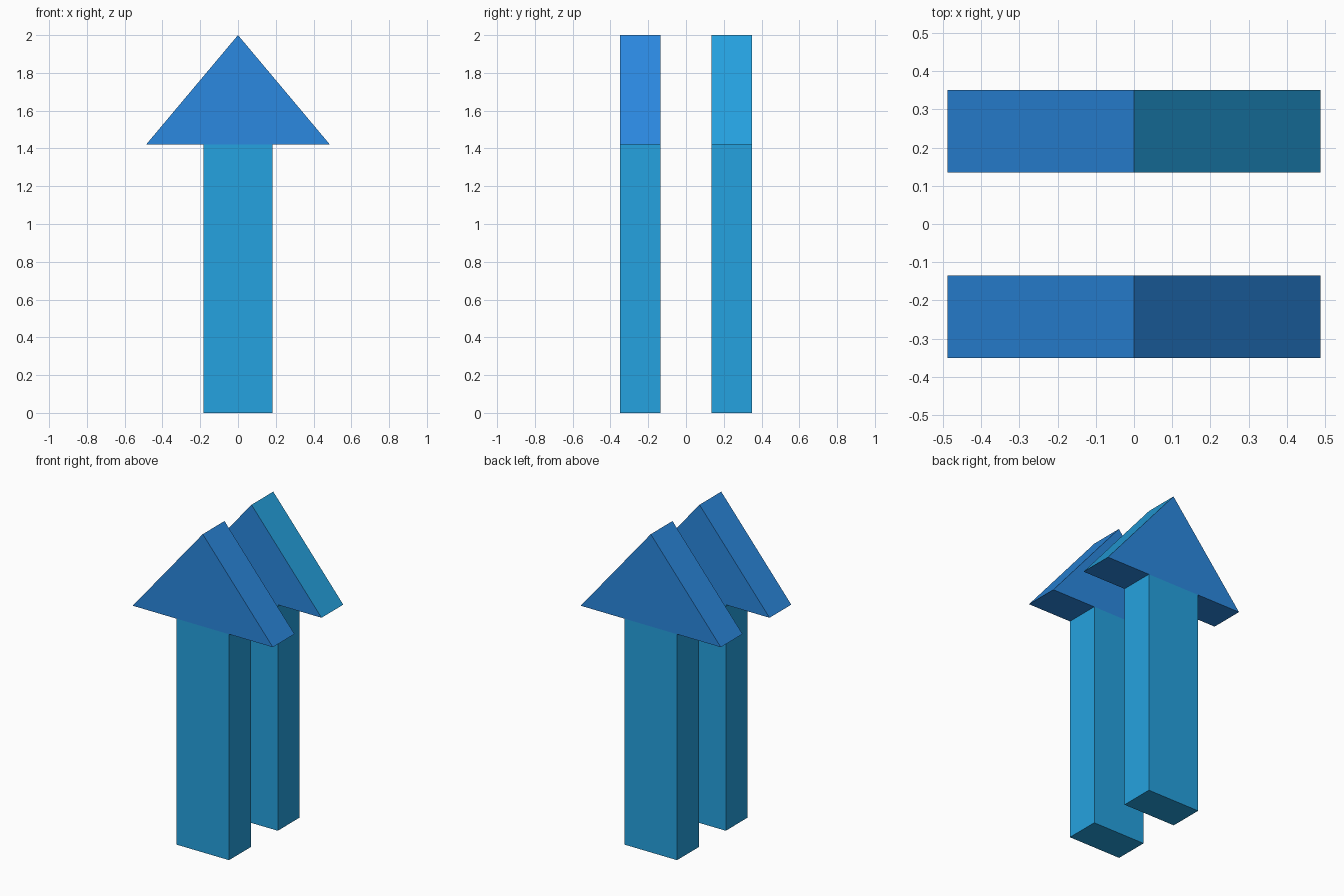
import bpy, bmesh
from mathutils import Vector

if "Cube" in bpy.data.objects:
    bpy.data.objects.remove(bpy.data.objects["Cube"])


def material(name, rgb):
    m = bpy.data.materials.new(name)
    m.diffuse_color = (*rgb, 1)
    m.use_nodes = True
    m.node_tree.nodes["Principled BSDF"].inputs["Base Color"].default_value = m.diffuse_color
    return m


cyan = material("cyan_blue", (0.0185, 0.361, 0.745))
blue = material("deep_blue", (0.024, 0.25, 0.745))


def prism(name, profile, y0, y1, mats):
    """Extrude an x-z profile from y0 to y1."""
    bm = bmesh.new()
    face = bm.faces.new([bm.verts.new((x, y0, z)) for x, z in profile])
    ext = bmesh.ops.extrude_face_region(bm, geom=[face], use_keep_orig=True)
    moved = [g for g in ext["geom"] if isinstance(g, bmesh.types.BMVert)]
    bmesh.ops.translate(bm, verts=moved, vec=Vector((0, y1 - y0, 0)))
    bmesh.ops.recalc_face_normals(bm, faces=bm.faces)
    me = bpy.data.meshes.new(name)
    bm.to_mesh(me)
    bm.free()
    for m in mats:
        me.materials.append(m)
    ob = bpy.data.objects.new(name, me)
    bpy.context.collection.objects.link(ob)
    return ob


SHAFT_W, HEAD_W, NECK, TOP = 0.183, 0.487, 1.42, 2.0
shaft = [(-SHAFT_W, 0), (SHAFT_W, 0), (SHAFT_W, NECK), (-SHAFT_W, NECK)]
head = [(-HEAD_W, NECK), (HEAD_W, NECK), (0, TOP)]

# Two flat upright arrows, one behind the other
for side, y0, y1 in (("front", -0.35, -0.134), ("back", 0.134, 0.35)):
    prism(side + "_arrow_shaft", shaft, y0, y1, [cyan])
    tip = prism(side + "_arrow_head", head, y0, y1, [blue, cyan])
    # The right slope of the back arrow head has the shaft colour
    if side == "back":
        for p in tip.data.polygons:
            if p.normal.x > 0.5:
                p.material_index = 1
